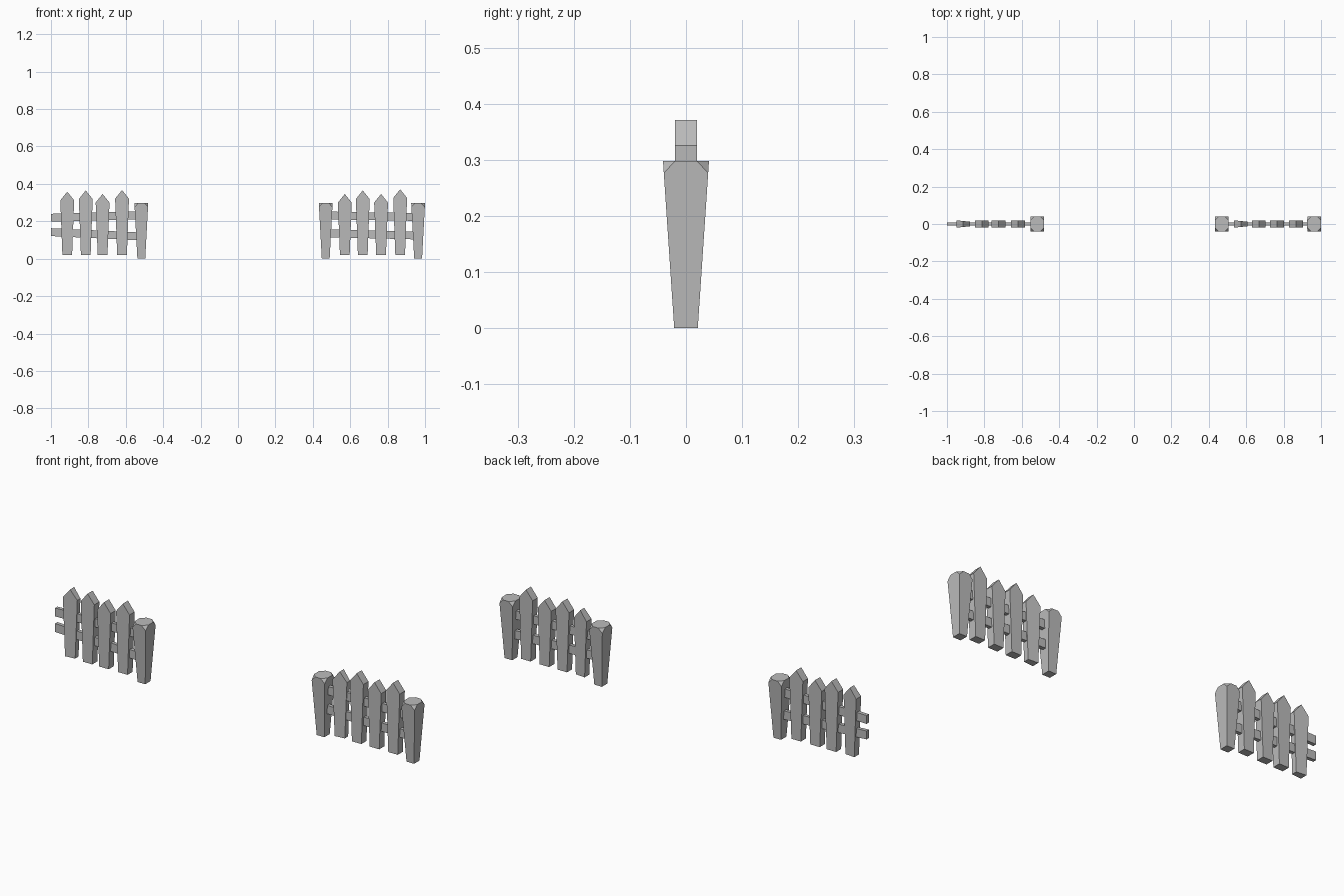
import bpy
import bmesh

cube = bpy.data.objects.get("Cube")
if cube:
    bpy.data.objects.remove(cube, do_unlink=True)

# Single painted grey
grey = bpy.data.materials.new("plain_grey")
grey.use_nodes = True
color = (0.5, 0.5, 0.5, 1)
grey.diffuse_color = color
grey.node_tree.nodes["Principled BSDF"].inputs["Base Color"].default_value = color


def finish(name, bm):
    bmesh.ops.recalc_face_normals(bm, faces=bm.faces)
    mesh = bpy.data.meshes.new(name)
    bm.to_mesh(mesh)
    bm.free()
    mesh.materials.append(grey)
    obj = bpy.data.objects.new(name, mesh)
    bpy.context.collection.objects.link(obj)
    return obj


def slab(name, profile, depth):
    """Extrude an x-z outline along y; depth(x) gives the half thickness."""
    bm = bmesh.new()
    front = [bm.verts.new((x, -depth(x), z)) for x, z in profile]
    back = [bm.verts.new((x, depth(x), z)) for x, z in profile]
    bm.faces.new(front)
    bm.faces.new(back[::-1])
    n = len(profile)
    for i in range(n):
        j = (i + 1) % n
        bm.faces.new((front[i], back[i], back[j], front[j]))
    return finish(name, bm)


def picket(name, x, peak, tapered=False):
    low, wide, shoulder = 0.026, 0.037, peak - 0.046
    outline = [(x - low, 0.02), (x + low, 0.02), (x + wide, shoulder),
               (x, peak), (x - wide, shoulder)]

    def depth(px):
        return 0.016 - 0.1 * (px - x) if tapered else 0.02
    slab(name, outline, depth)


def rail(name, x0, x1, z0, z1):
    h = 0.021
    slab(name, [(x0, z0 - h), (x1, z1 - h), (x1, z1 + h), (x0, z0 + h)],
         lambda x: 0.009)


def post(name, x):
    """Post widening upwards, with its four top corners sliced off."""
    top, cut = 0.298, 0.022
    hx, hy, foot = 0.037, 0.041, 0.021
    bm = bmesh.new()
    bmesh.ops.create_cube(bm, size=2)
    for v in bm.verts:
        up = v.co.z > 0
        v.co = (x + v.co.x * (hx if up else foot),
                v.co.y * (hy if up else foot), top if up else 0)
    for sx in (-1, 1):
        for sy in (-1, 1):
            bmesh.ops.bisect_plane(
                bm, geom=bm.verts[:] + bm.edges[:] + bm.faces[:],
                plane_co=(x + sx * (hx - cut), sy * hy, top),
                plane_no=(sx, sy, 0.9), clear_outer=True)
            rim = [e for e in bm.edges if e.is_boundary]
            bmesh.ops.holes_fill(bm, edges=rim, sides=0)
    finish(name, bm)


# Right fence: open at its outer end
for i, (x, peak) in enumerate([(-0.913, 0.358), (-0.814, 0.365),
                               (-0.724, 0.346), (-0.62, 0.367)]):
    picket(f"right_fence_picket_{i + 1}", x, peak, i == 0)
post("right_fence_post", -0.517)
rail("right_fence_upper_rail", -1, -0.52, 0.219, 0.232)
rail("right_fence_lower_rail", -1, -0.52, 0.142, 0.119)

# Left fence: a post at each end
for i, (x, peak) in enumerate([(0.571, 0.346), (0.667, 0.365),
                               (0.765, 0.346), (0.867, 0.371)]):
    picket(f"left_fence_picket_{i + 1}", x, peak, i == 0)
post("left_fence_inner_post", 0.469)
post("left_fence_outer_post", 0.963)
rail("left_fence_upper_rail", 0.469, 0.963, 0.231, 0.223)
rail("left_fence_lower_rail", 0.469, 0.963, 0.136, 0.124)
